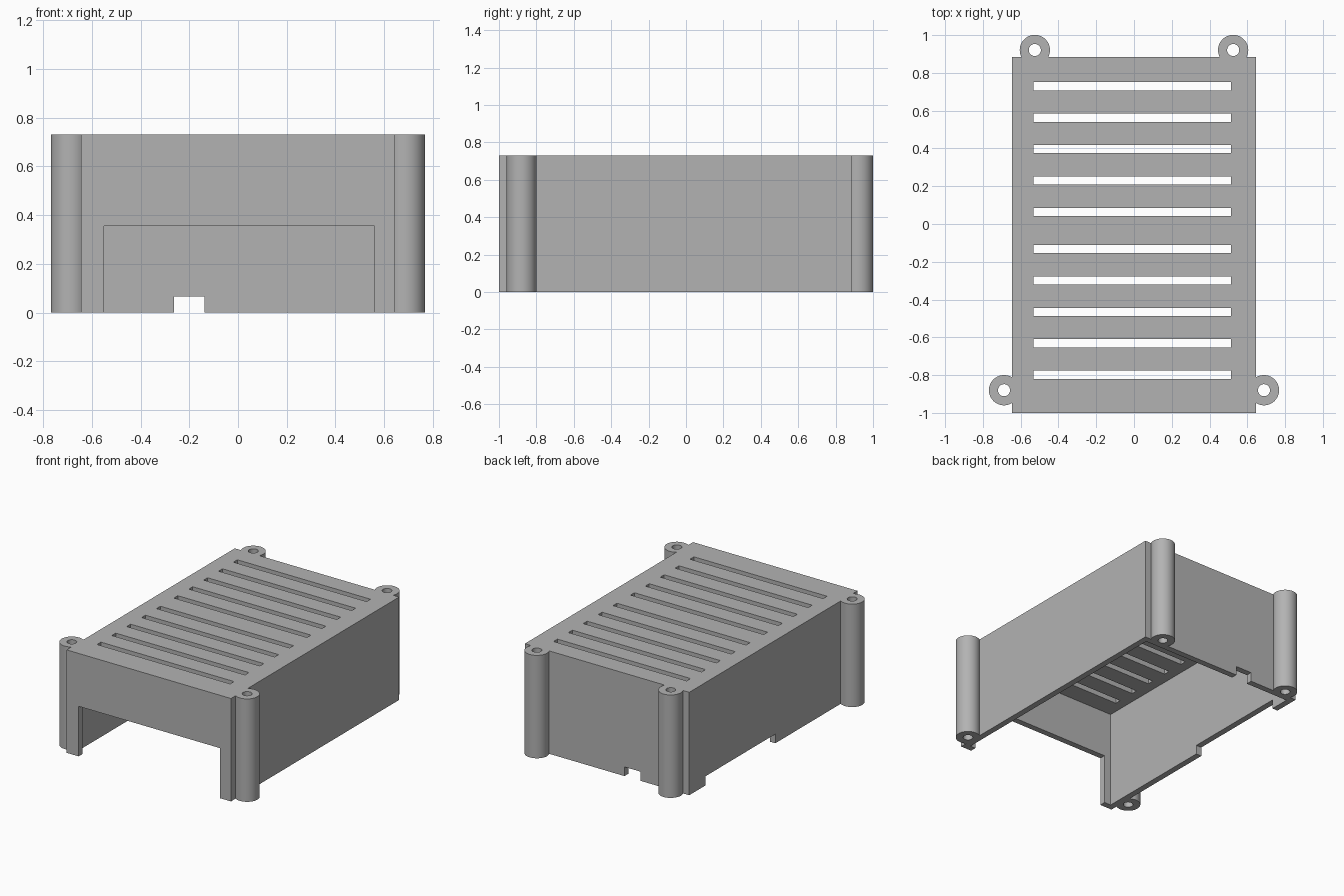
import bpy

if "Cube" in bpy.data.objects:
    bpy.data.objects.remove(bpy.data.objects["Cube"], do_unlink=True)

HEIGHT, WALL = 0.73, 0.043
X, FRONT, BACK = 0.645, -1.0, 0.885
POST_R, HOLE_R = 0.08, 0.032

grey = bpy.data.materials.new("plain grey")
grey.use_nodes = True
grey.diffuse_color = (0.45, 0.45, 0.45, 1)
grey.node_tree.nodes["Principled BSDF"].inputs["Base Color"].default_value = grey.diffuse_color


def box(name, x0, x1, y0, y1, z0, z1):
    bpy.ops.mesh.primitive_cube_add(size=1, location=((x0 + x1) / 2, (y0 + y1) / 2, (z0 + z1) / 2))
    ob = bpy.context.object
    ob.name = name
    ob.scale = (x1 - x0, y1 - y0, z1 - z0)
    bpy.ops.object.transform_apply(location=True, rotation=False, scale=True)
    return ob


def cylinder(name, x, y, radius, z0, z1, sides):
    bpy.ops.mesh.primitive_cylinder_add(vertices=sides, radius=radius, depth=z1 - z0,
                                        location=(x, y, (z0 + z1) / 2))
    ob = bpy.context.object
    ob.name = name
    return ob


def combine(target, tool, operation):
    mod = target.modifiers.new(tool.name, "BOOLEAN")
    mod.operation, mod.solver, mod.object = operation, "EXACT", tool
    bpy.ops.object.select_all(action="DESELECT")
    bpy.context.view_layer.objects.active = target
    target.select_set(True)
    bpy.ops.object.modifier_apply(modifier=mod.name)
    bpy.data.objects.remove(tool, do_unlink=True)


# Enclosure body, open underneath
case = box("enclosure", -X, X, FRONT, BACK, 0, HEIGHT)
case.data.materials.append(grey)

# Screw posts: two on the sides near the front, two on the back wall
posts = [(s * px, py) for s in (-1, 1) for px, py in ((0.688, -0.88), (0.525, 0.921))]
for x, y in posts:
    post = cylinder("screw_post", x, y, POST_R, 0, HEIGHT, 64)
    post.data.materials.append(grey)
    combine(case, post, "UNION")

cutters = [
    box("cavity", -X + WALL, X - WALL, FRONT + WALL, BACK - WALL, -0.1, HEIGHT - WALL),
    box("front_opening", -0.55, 0.56, FRONT - 0.1, FRONT + 0.1, -0.1, 0.355),
    box("back_notch", -0.263, -0.137, BACK - 0.1, BACK + 0.1, -0.1, 0.065),
    box("side_notch", -X - 0.1, -X + 0.1, -0.08, 0.70, -0.1, 0.065),
]

# Vent slots in two banks of five
for first in (0.73, -0.132):
    for i in range(5):
        y = first - i * 0.1667
        cutters.append(box("vent_slot", -0.532, 0.513, y - 0.022, y + 0.022, HEIGHT - 0.2, HEIGHT + 0.1))

# Screw holes through the posts
cutters += [cylinder("screw_hole", x, y, HOLE_R, -0.1, HEIGHT + 0.1, 32) for x, y in posts]

for cutter in cutters:
    combine(case, cutter, "DIFFERENCE")

# Smooth round posts with crisp edges
bpy.ops.object.select_all(action="DESELECT")
case.select_set(True)
bpy.context.view_layer.objects.active = case
bpy.ops.object.shade_smooth_by_angle(angle=0.5)
